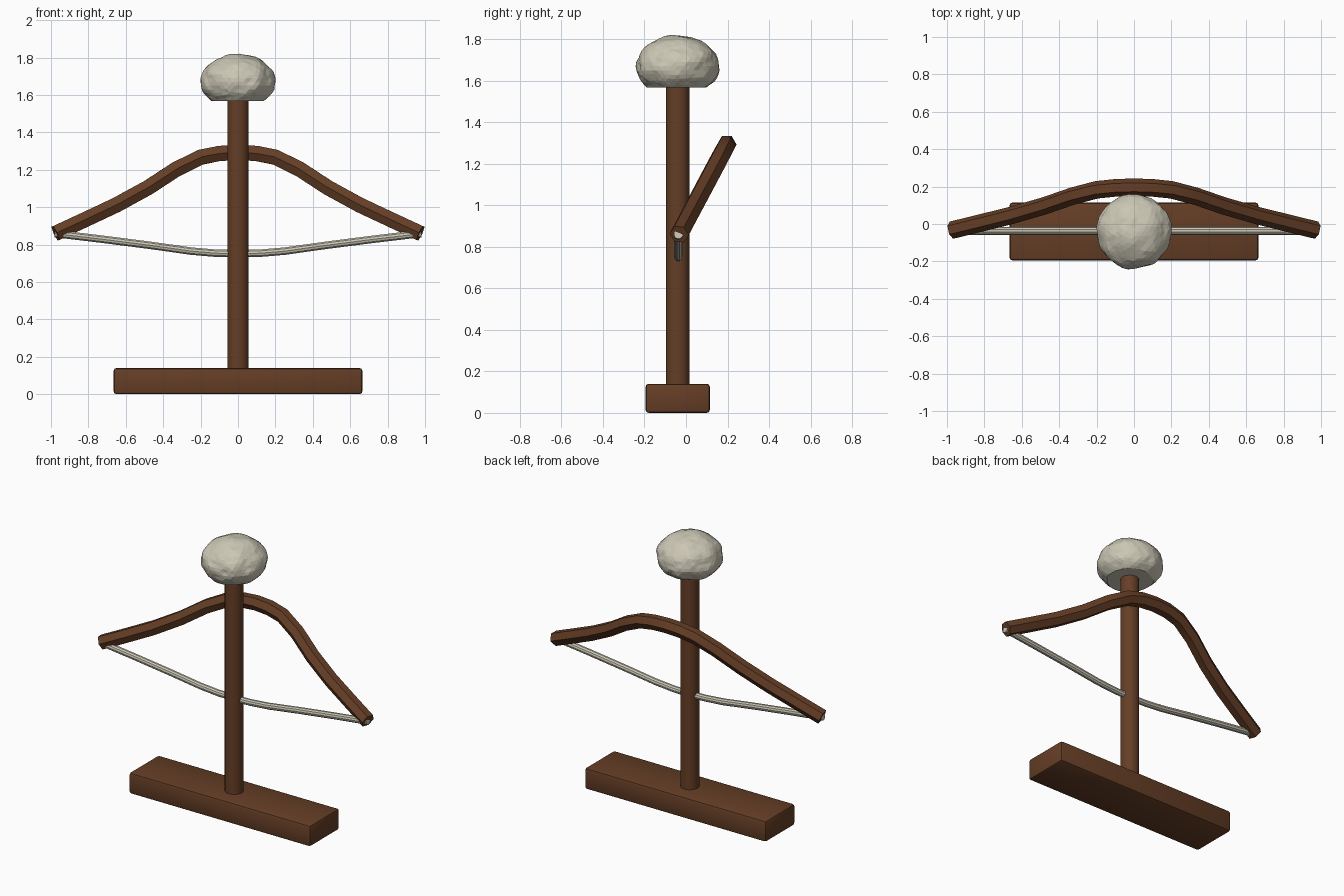
import bpy, bmesh, math
from mathutils import Vector, noise

if "Cube" in bpy.data.objects:
    bpy.data.objects.remove(bpy.data.objects["Cube"])

Y0 = -0.04  # centre line of base, spindle and weight


def material(name, rgb):
    m = bpy.data.materials.new(name)
    m.diffuse_color = (*rgb, 1)
    m.use_nodes = True
    m.node_tree.nodes["Principled BSDF"].inputs["Base Color"].default_value = m.diffuse_color
    return m


wood = material("brown wood", (0.13, 0.048, 0.019))
pale = material("pale stone", (0.60, 0.57, 0.46))


def finish(bm, name, mat, smooth=True):
    bmesh.ops.recalc_face_normals(bm, faces=bm.faces[:])
    me = bpy.data.meshes.new(name)
    bm.to_mesh(me)
    bm.free()
    ob = bpy.data.objects.new(name, me)
    bpy.context.collection.objects.link(ob)
    me.materials.append(mat)
    if smooth:
        bpy.ops.object.select_all(action='DESELECT')
        ob.select_set(True)
        bpy.context.view_layer.objects.active = ob
        bpy.ops.object.shade_smooth_by_angle(angle=math.radians(35))
    return ob


def tube(name, half, radius, sides, mat):
    """Sweep a regular polygon along a path mirrored about x = 0."""
    pts = [Vector((-x, y, z)) for x, y, z in reversed(half[1:])] + [Vector(p) for p in half]
    bm = bmesh.new()
    rings = []
    for i, p in enumerate(pts):
        t = (pts[min(i + 1, len(pts) - 1)] - pts[max(i - 1, 0)]).normalized()
        u = Vector((0, 1, 0))
        u = (u - t * u.dot(t)).normalized()
        v = t.cross(u)
        rings.append([bm.verts.new(p + radius * (u * math.cos(a) + v * math.sin(a)))
                      for a in (2 * math.pi * k / sides for k in range(sides))])
    for a, b in zip(rings, rings[1:]):
        for k in range(sides):
            n = (k + 1) % sides
            bm.faces.new((a[k], a[n], b[n], b[k]))
    bm.faces.new(rings[0])
    bm.faces.new(rings[-1])
    return finish(bm, name, mat)


# Base plank with softened edges
bm = bmesh.new()
bmesh.ops.create_cube(bm, size=1)
for v in bm.verts:
    v.co = Vector((v.co.x * 1.33, v.co.y * 0.31 + Y0, v.co.z * 0.14 + 0.07))
bmesh.ops.bevel(bm, geom=bm.edges[:], offset=0.015, segments=2, profile=0.5, affect='EDGES')
finish(bm, "base_plank", wood)

# Upright spindle
bm = bmesh.new()
bmesh.ops.create_cone(bm, cap_ends=True, segments=24, radius1=0.057, radius2=0.057, depth=1.5)
bmesh.ops.translate(bm, verts=bm.verts[:], vec=(0, Y0, 0.87))
finish(bm, "spindle", wood)

# Leaning bow: hexagonal rod, y follows the slope of its plane
arc = [(0, 1.293), (0.1, 1.287), (0.2, 1.267), (0.33, 1.203), (0.48, 1.105),
       (0.65, 1.012), (0.82, 0.932), (0.976, 0.86)]
tube("bow", [(x, -0.033 + (z - 0.86) * 0.53, z) for x, z in arc], 0.047, 6, wood)

# Sagging cord between the bow tips
sag = [(0, 0.751), (0.12, 0.754), (0.25, 0.765), (0.47, 0.796), (0.72, 0.828), (0.98, 0.859)]
tube("cord", [(x, -0.037, z) for x, z in sag], 0.021, 10, pale)

# Lumpy stone weight with a flat underside
bm = bmesh.new()
bmesh.ops.create_icosphere(bm, subdivisions=4, radius=1)
for v in bm.verts:
    n = v.co.normalized()
    f = 1 + 0.05 * noise.noise(n * 2.2) + 0.025 * noise.noise(n * 5 + Vector((3, 1, 7)))
    v.co = Vector((n.x * 0.199 * f, n.y * 0.199 * f + Y0, 1.67 + n.z * 0.148 * f))
cut = bmesh.ops.bisect_plane(bm, geom=bm.verts[:] + bm.edges[:] + bm.faces[:],
                             plane_co=(0, 0, 1.567), plane_no=(0, 0, -1), clear_outer=True)
rim = [e for e in cut["geom_cut"] if isinstance(e, bmesh.types.BMEdge)]
bmesh.ops.contextual_create(bm, geom=rim)
finish(bm, "stone_weight", pale, smooth=False)
